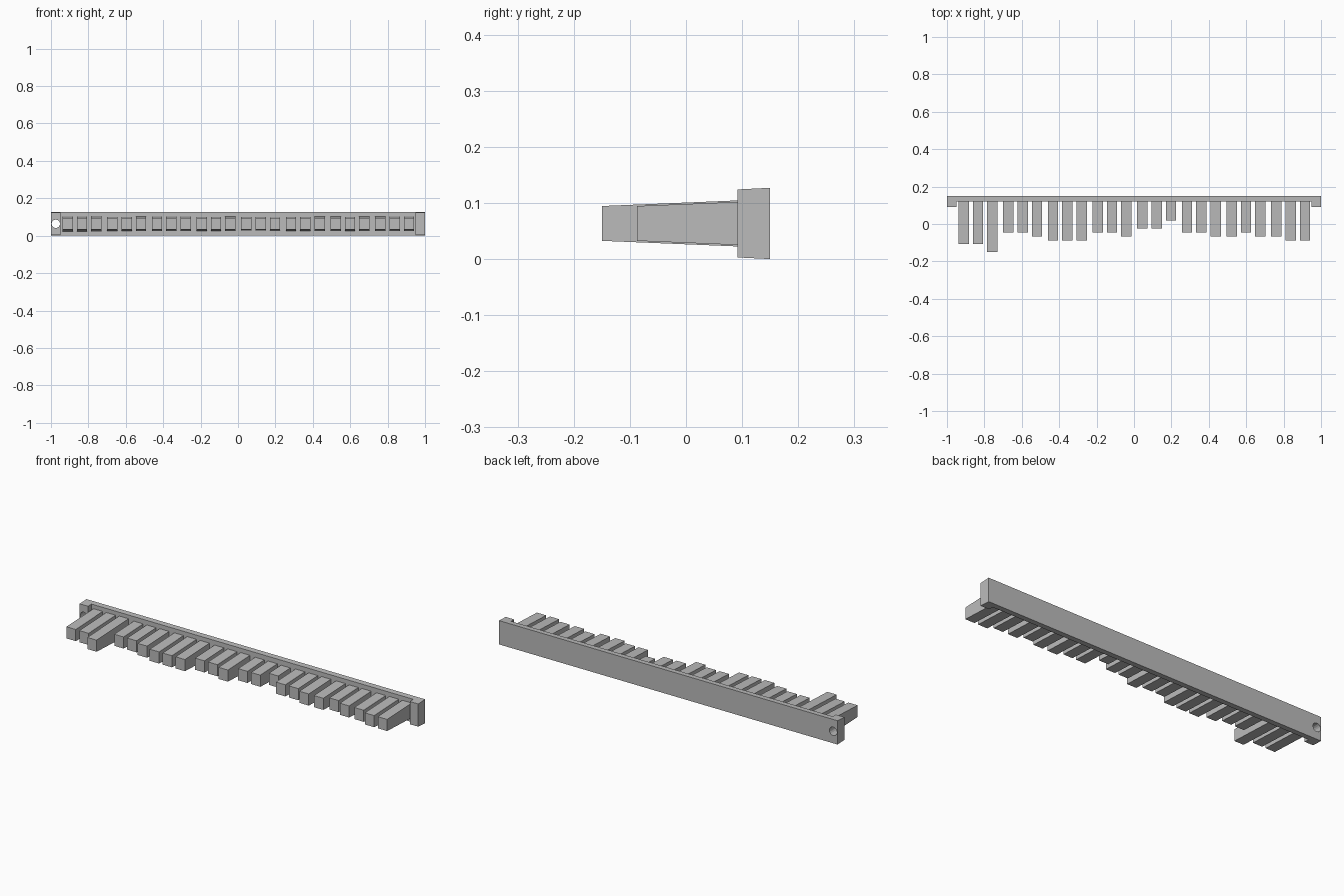
import bpy
import bmesh

cube = bpy.data.objects.get("Cube")
if cube:
    bpy.data.objects.remove(cube, do_unlink=True)

grey = bpy.data.materials.new("plain grey")
grey.use_nodes = True
grey.diffuse_color = (0.5, 0.5, 0.5, 1)
grey.node_tree.nodes["Principled BSDF"].inputs["Base Color"].default_value = (0.5, 0.5, 0.5, 1)

MID = 0.0635     # height of the centre line
FACE = 0.12      # front face of the rail
BACK = 0.15


def add_object(name, bm):
    bmesh.ops.recalc_face_normals(bm, faces=bm.faces)
    mesh = bpy.data.meshes.new(name)
    bm.to_mesh(mesh)
    bm.free()
    mesh.materials.append(grey)
    obj = bpy.data.objects.new(name, mesh)
    bpy.context.collection.objects.link(obj)
    return obj


def add_prism(bm, profile, x0, x1):
    """Extrude a (y, z) profile along x."""
    face = bm.faces.new([bm.verts.new((x0, y, z)) for y, z in profile])
    moved = bmesh.ops.extrude_face_region(bm, geom=[face])["geom"]
    verts = [v for v in moved if isinstance(v, bmesh.types.BMVert)]
    bmesh.ops.translate(bm, verts=verts, vec=(x1 - x0, 0, 0))


def tapered(front, back, half_front, half_back):
    return [(front, MID - half_front), (back, MID - half_back),
            (back, MID + half_back), (front, MID + half_front)]


# Rail with a thicker lug at each end: plan outline extruded up, then drafted
plan = [(-1, BACK), (-1, 0.092), (-0.95, 0.092), (-0.95, FACE),
        (0.95, FACE), (0.95, 0.092), (1, 0.092), (1, BACK)]
bm = bmesh.new()
base = bm.faces.new([bm.verts.new((x, y, 0)) for x, y in plan])
top = bmesh.ops.extrude_face_region(bm, geom=[base])["geom"]
bmesh.ops.translate(bm, verts=[v for v in top if isinstance(v, bmesh.types.BMVert)],
                    vec=(0, 0, 2 * MID))
for v in bm.verts:
    half = MID - (BACK - v.co.y) * 0.05
    v.co.z = MID + (half if v.co.z > MID else -half)
rail = add_object("rail", bm)

# Screw holes through both lugs
bm = bmesh.new()
for side in (-1, 1):
    made = bmesh.ops.create_cone(bm, cap_ends=True, segments=16,
                                 radius1=0.0225, radius2=0.0225, depth=0.4)["verts"]
    for v in made:
        x, y, z = v.co
        v.co = (x + side * 0.974, z + FACE, MID + y)
cutter = add_object("hole_cutter", bm)
cutter.hide_render = True
cutter.hide_set(True)
cut = rail.modifiers.new("screw holes", 'BOOLEAN')
cut.object = cutter
cut.operation = 'DIFFERENCE'
cut.solver = 'EXACT'

# Bake the cut so the cutter can go
bpy.context.view_layer.update()
baked = bpy.data.meshes.new_from_object(rail.evaluated_get(bpy.context.evaluated_depsgraph_get()))
rail.modifiers.clear()
rail.data = baked
bpy.data.objects.remove(cutter, do_unlink=True)

# Drafted fingers in groups of three; each number is a length step of the tip
STEP = 0.021
groups = ["446", "112", "333", "112", "001", "112", "212", "233"]
groups[4] = "00x"
for g, steps in enumerate(groups):
    for i, s in enumerate(steps):
        left = -0.938 + g * 0.2388 + i * 0.0765
        tip = -0.024 - STEP * (-2 if s == "x" else int(s))
        half = 0.031
        bm = bmesh.new()
        add_prism(bm, tapered(tip, FACE + 0.005, half, half + 0.042 * (FACE - tip)),
                  left, left + 0.055)
        add_object(f"finger_{g * 3 + i + 1}", bm)
